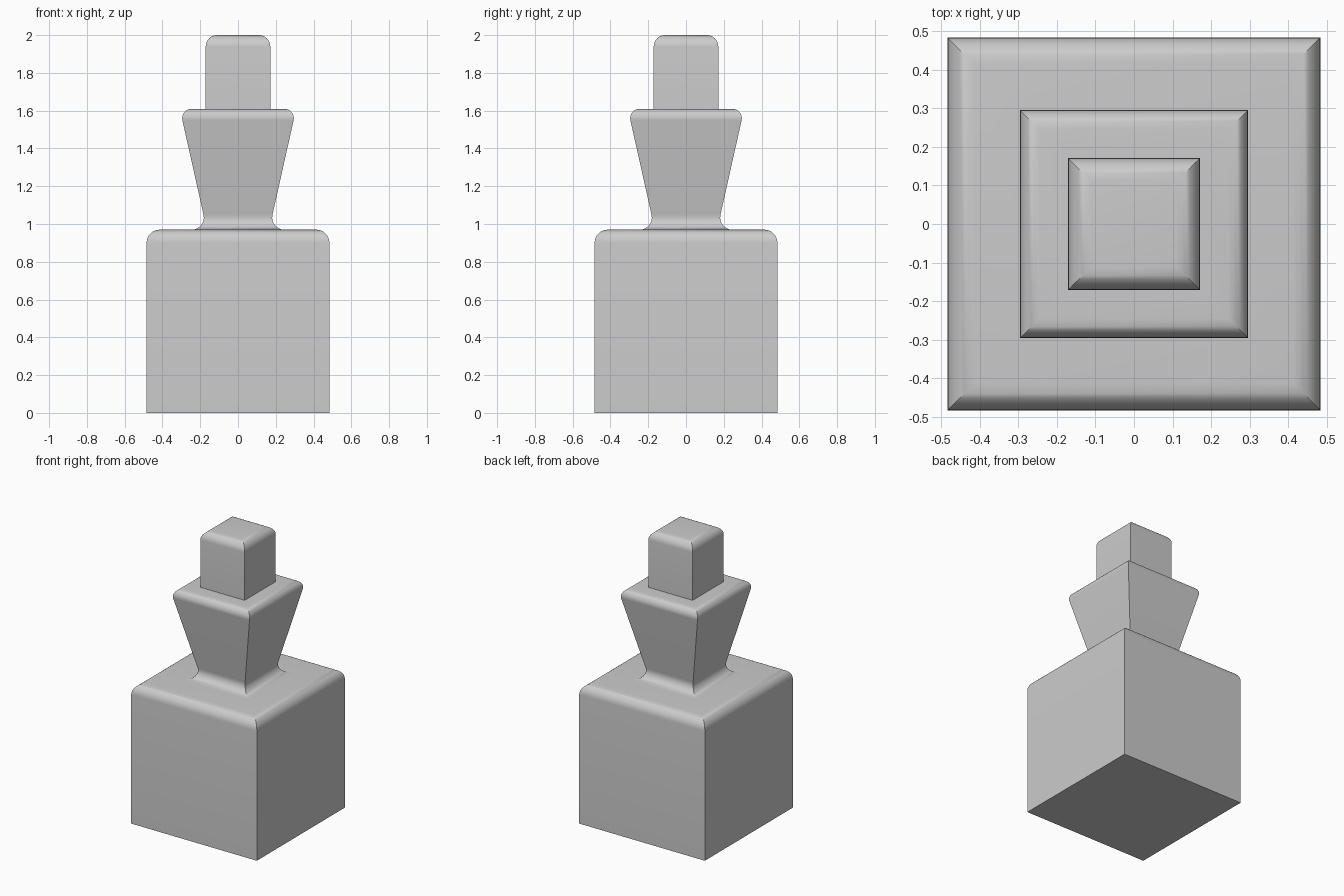
import bpy, bmesh
from math import tan, sin, cos
from mathutils import Vector

if "Cube" in bpy.data.objects:
    bpy.data.objects.remove(bpy.data.objects["Cube"])

# Side profile: (half width, height, corner radius)
PROFILE = [
    (0.484, 0.00, 0), (0.484, 0.97, 0.07),        # block base
    (0.165, 0.97, 0.064), (0.308, 1.61, 0.05),    # flared neck
    (0.171, 1.61, 0), (0.171, 2.00, 0.06),        # cap
    (0.0, 2.00, 0),
]


def rounded(profile, steps=8):
    """Replace each corner that has a radius with a true arc."""
    pts = []
    for i, (x, z, r) in enumerate(profile):
        p = Vector((x, z))
        if not r:
            pts.append(p)
            continue
        a = (Vector(profile[i - 1][:2]) - p).normalized()
        b = (Vector(profile[i + 1][:2]) - p).normalized()
        half = a.angle(b) / 2
        centre = p + (a + b).normalized() * (r / sin(half))
        start = p + a * (r / tan(half)) - centre
        end = p + b * (r / tan(half)) - centre
        sweep = start.angle(end)
        for k in range(steps + 1):
            t = k / steps
            pts.append(centre + (start * sin((1 - t) * sweep)
                                 + end * sin(t * sweep)) / sin(sweep))
    return pts


# Stack square rings along the profile and skin them
bm = bmesh.new()
corners = [(-1, -1), (1, -1), (1, 1), (-1, 1)]
rings = [[bm.verts.new((sx * w, sy * w, z)) for sx, sy in corners]
         for w, z in rounded(PROFILE)[:-1]]
for lo, hi in zip(rings, rings[1:]):
    for i in range(4):
        j = (i + 1) % 4
        bm.faces.new((lo[i], lo[j], hi[j], hi[i]))
bm.faces.new(rings[0][::-1])
bm.faces.new(rings[-1])
bmesh.ops.recalc_face_normals(bm, faces=bm.faces)

mesh = bpy.data.meshes.new("stepped_square_body")
bm.to_mesh(mesh)
bm.free()
body = bpy.data.objects.new("stepped_square_body", mesh)
bpy.context.collection.objects.link(body)

# Smooth the rounded bands, keep the square edges sharp
bpy.context.view_layer.objects.active = body
body.select_set(True)
bpy.ops.object.shade_smooth_by_angle(angle=0.52)
